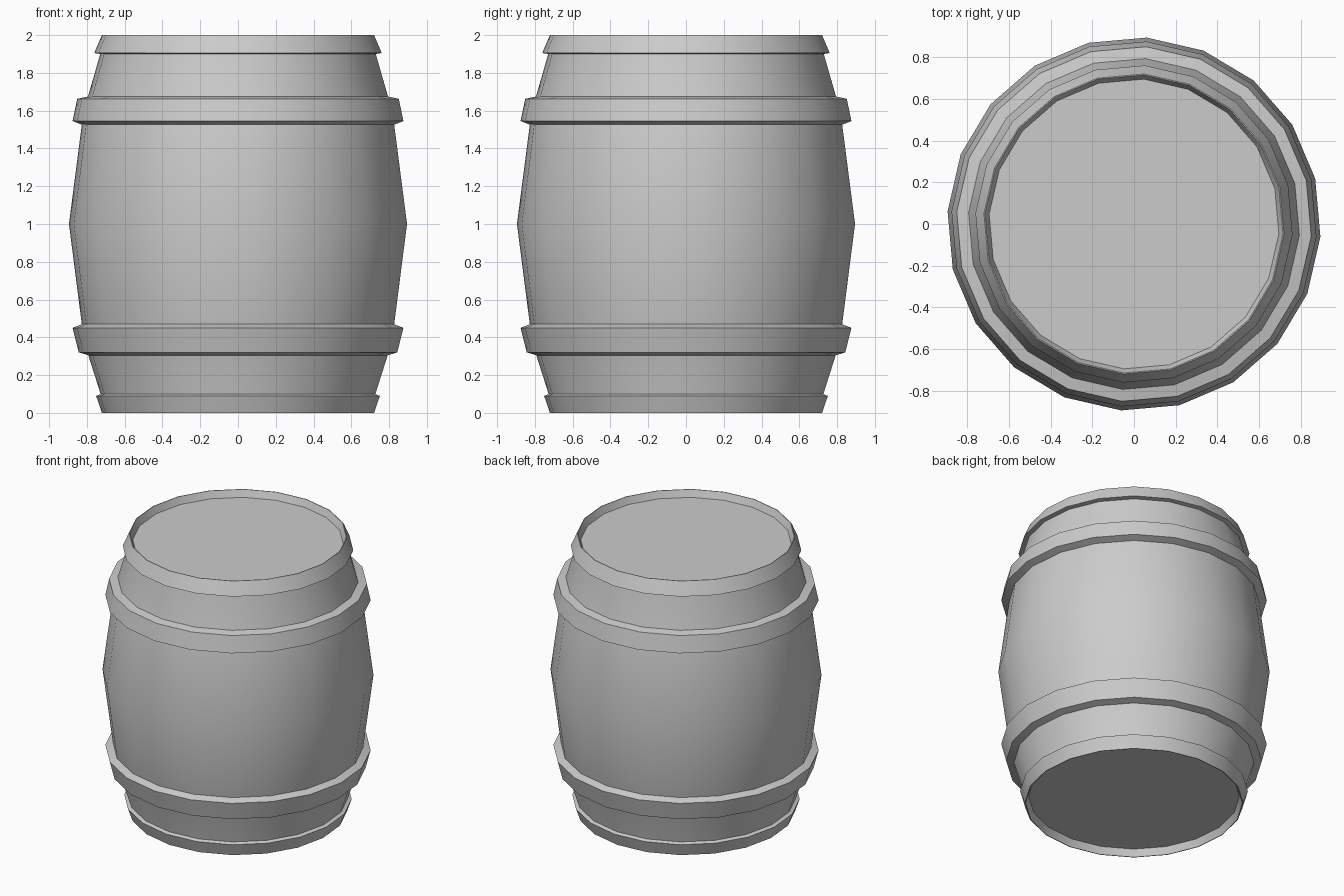
import bpy, bmesh, math

if "Cube" in bpy.data.objects:
    bpy.data.objects.remove(bpy.data.objects["Cube"])

SIDES = 20
OFFSET = math.radians(-3.9)


def lathe(name, profile, closed):
    """Spin (radius, z) points; closed makes a hoop, otherwise ends are capped."""
    bm = bmesh.new()
    rings = []
    for r, z in profile:
        rings.append([bm.verts.new((r * math.cos(OFFSET + i * math.tau / SIDES),
                                    r * math.sin(OFFSET + i * math.tau / SIDES), z))
                      for i in range(SIDES)])
    pairs = list(zip(rings, rings[1:]))
    if closed:
        pairs.append((rings[-1], rings[0]))
    for a, b in pairs:
        for i in range(SIDES):
            j = (i + 1) % SIDES
            bm.faces.new((a[i], a[j], b[j], b[i]))
    if not closed:
        bm.faces.new(rings[0])
        bm.faces.new(rings[-1])
    bmesh.ops.recalc_face_normals(bm, faces=bm.faces)
    mesh = bpy.data.meshes.new(name)
    bm.to_mesh(mesh)
    bm.free()
    obj = bpy.data.objects.new(name, mesh)
    bpy.context.collection.objects.link(obj)
    bpy.ops.object.select_all(action='DESELECT')
    obj.select_set(True)
    bpy.context.view_layer.objects.active = obj
    bpy.ops.object.shade_smooth_by_angle(angle=math.radians(30))
    return obj


# Bulging barrel with recessed lids at both ends
lathe("barrel_body", [
    (0.697, 0.05), (0.717, 0.0), (0.729, 0.10), (0.796, 0.31), (0.829, 0.47),
    (0.897, 1.0),
    (0.829, 1.525), (0.796, 1.675), (0.731, 1.90), (0.717, 2.0), (0.697, 1.95),
], False)

# Narrow hoops at the ends
lathe("bottom_hoop", [(0.717, 0.0), (0.722, 0.0), (0.753, 0.09), (0.727, 0.10)], True)
lathe("top_hoop", [(0.717, 2.0), (0.722, 2.0), (0.763, 1.905), (0.729, 1.90)], True)

# Wide hoops around the belly
lathe("lower_hoop", [(0.794, 0.305), (0.845, 0.32), (0.878, 0.45), (0.827, 0.47)], True)
lathe("upper_hoop", [(0.794, 1.675), (0.853, 1.663), (0.878, 1.545), (0.827, 1.525)], True)
